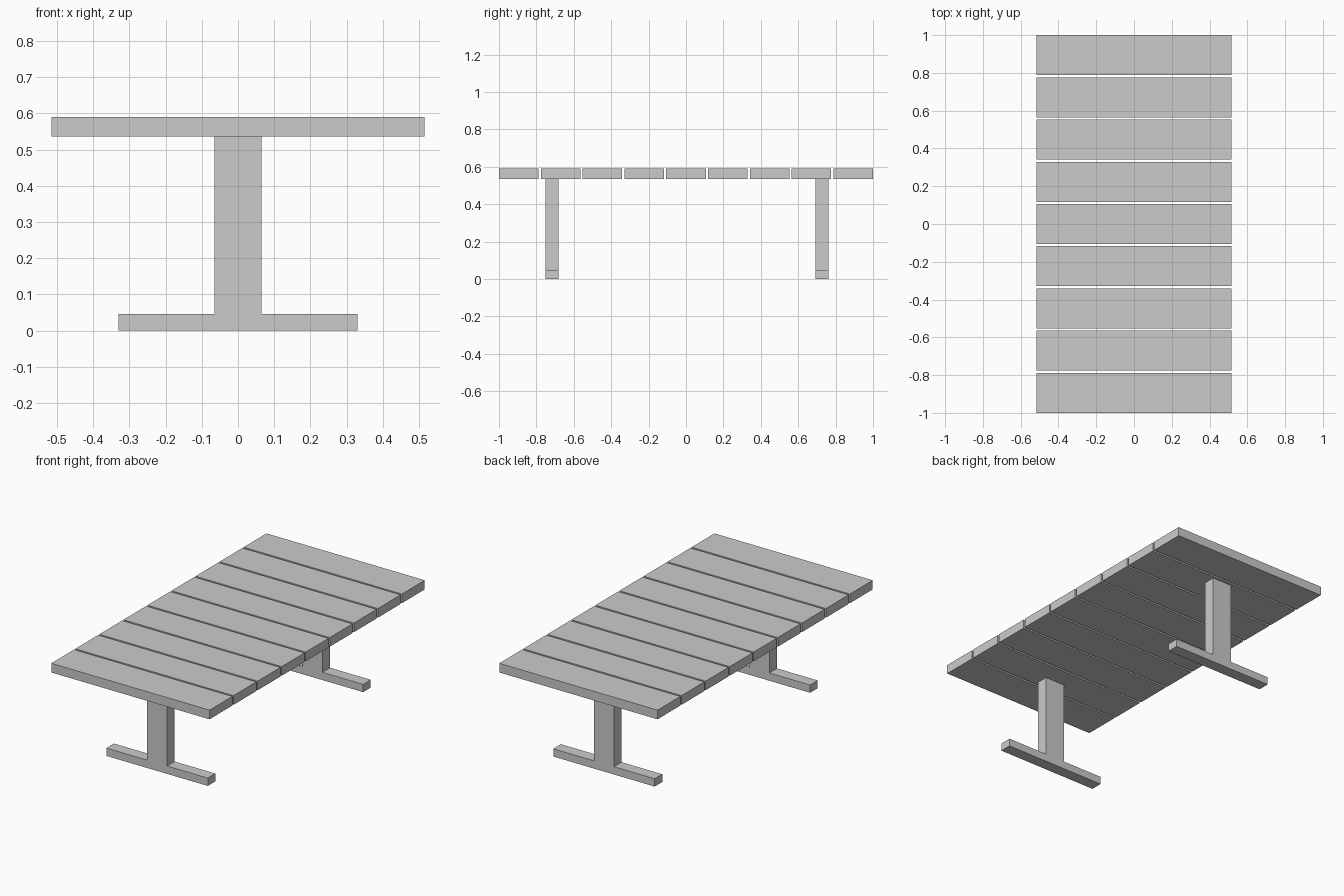
import bpy, bmesh

if "Cube" in bpy.data.objects:
    bpy.data.objects.remove(bpy.data.objects["Cube"])

PLANKS, WIDTH = 9, 0.212
HALF_X, TOP_Z, UNDER_Z = 0.515, 0.59, 0.536
LEG_THICK = 0.07


def extrude_profile(name, profile, y, depth):
    """Extrude an x/z outline along y, centred on the given y."""
    bm = bmesh.new()
    face = bm.faces.new([bm.verts.new((x, y - depth / 2, z)) for x, z in profile])
    result = bmesh.ops.extrude_face_region(bm, geom=[face])
    verts = [v for v in result["geom"] if isinstance(v, bmesh.types.BMVert)]
    bmesh.ops.translate(bm, verts=verts, vec=(0, depth, 0))
    bmesh.ops.recalc_face_normals(bm, faces=bm.faces)
    mesh = bpy.data.meshes.new(name)
    bm.to_mesh(mesh)
    bm.free()
    obj = bpy.data.objects.new(name, mesh)
    bpy.context.collection.objects.link(obj)
    return obj


# Tabletop planks, evenly spaced with narrow gaps
plank = [(-HALF_X, UNDER_Z), (HALF_X, UNDER_Z), (HALF_X, TOP_Z), (-HALF_X, TOP_Z)]
pitch = (2 - WIDTH) / (PLANKS - 1)
for i in range(PLANKS):
    extrude_profile(f"tabletop_plank_{i + 1}", plank, -1 + WIDTH / 2 + i * pitch, WIDTH)

# Inverted-T legs: wide foot and upright post in one outline
right = [(0.33, 0), (0.33, 0.046), (0.065, 0.046), (0.065, UNDER_Z)]
leg = right + [(-x, z) for x, z in reversed(right)]
for name, y in (("front_leg", -0.717), ("back_leg", 0.727)):
    extrude_profile(name, leg, y, LEG_THICK)
